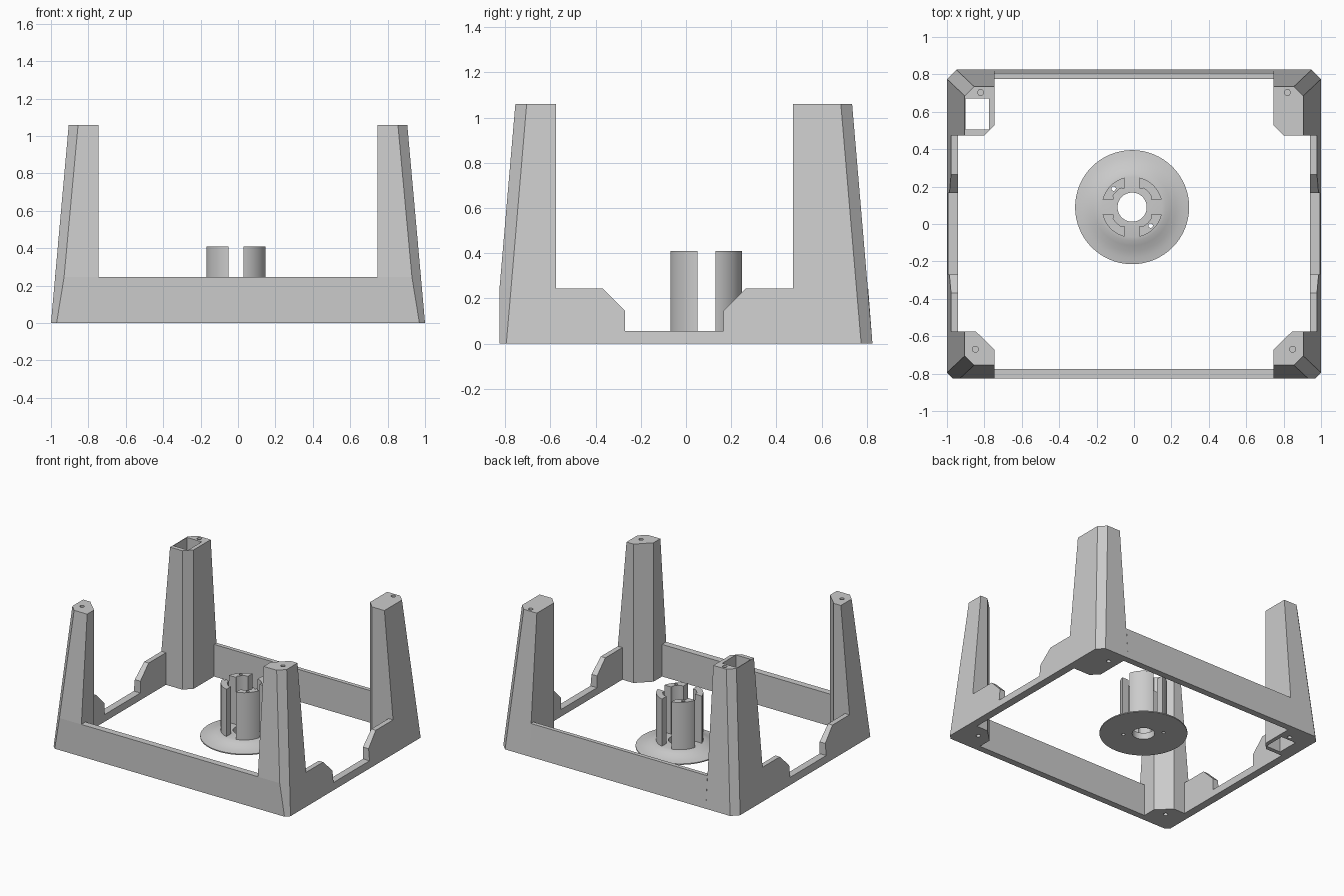
import bpy, bmesh, math
from mathutils import Vector

if "Cube" in bpy.data.objects:
    bpy.data.objects.remove(bpy.data.objects["Cube"])

grey = bpy.data.materials.new("plain grey")
grey.diffuse_color = (0.6, 0.6, 0.6, 1)
grey.use_nodes = True
grey.node_tree.nodes["Principled BSDF"].inputs["Base Color"].default_value = grey.diffuse_color
H, WALL = 1.06, 0.245            # leg height, wall height


def finish(bm, name):
    bmesh.ops.recalc_face_normals(bm, faces=bm.faces)
    me = bpy.data.meshes.new(name)
    bm.to_mesh(me)
    bm.free()
    ob = bpy.data.objects.new(name, me)
    bpy.context.collection.objects.link(ob)
    me.materials.append(grey)
    return ob


def loft(name, rings):
    """Solid through stacked rings of equal point count."""
    bm = bmesh.new()
    vs = [[bm.verts.new(p) for p in r] for r in rings]
    n = len(vs[0])
    for a, b in zip(vs, vs[1:]):
        for i in range(n):
            j = (i + 1) % n
            bm.faces.new((a[i], a[j], b[j], b[i]))
    bm.faces.new(vs[0][::-1])
    bm.faces.new(vs[-1])
    return finish(bm, name)


def ring(pts, z, s=1):
    return [(s * x, y, z) for x, y in pts]


def cut(ob, cutter):
    m = ob.modifiers.new("cut", 'BOOLEAN')
    m.operation, m.object, m.solver = 'DIFFERENCE', cutter, 'EXACT'
    cutter.hide_render = True
    cutter.hide_viewport = True


def pin(name, x, y, z0, z1, r=0.016):
    c = [(x + r * math.cos(t * math.pi / 8), y + r * math.sin(t * math.pi / 8)) for t in range(16)]
    return loft(name, [ring(c, z0), ring(c, z1)])


# Corner legs, tapering outward faces with chamfered corners
def front_section(xc, xo, yo, yc):
    return [(0.745, yo), (xc, yo), (xo, yc), (xo, -0.575), (0.845, -0.575), (0.745, -0.672)]


def back_section(xo, yo):
    return [(0.745, yo), (0.745, 0.53), (0.80, 0.473), (xo, 0.473), (xo, yo - 0.05), (xo - 0.05, yo)]


for s, side in ((-1, "left"), (1, "right")):
    front = loft("front_leg_" + side, [
        ring(front_section(0.97, 1.0, -0.825, -0.795), 0, s),
        ring(front_section(0.93, 0.978, -0.825, -0.774), WALL, s),
        ring(front_section(0.855, 0.905, -0.755, -0.705), H, s)])
    back = loft("back_leg_" + side, [
        ring(back_section(1.0, 0.825), 0, s),
        ring(back_section(0.905, 0.735), H, s)])
    # Screw holes at both ends of each leg
    for leg, x, y in ((front, 0.848, -0.67), (back, 0.82, 0.703)):
        cut(leg, pin("hole_cutter_top", s * x, y, H - 0.1, H + 0.1))
        cut(leg, pin("hole_cutter_bottom", s * x, y, -0.1, 0.1))
    if s < 0:                    # cable shaft through one leg
        sq = [(-0.9, 0.505), (-0.775, 0.505), (-0.775, 0.67), (-0.9, 0.67)]
        cut(back, loft("shaft_cutter", [ring(sq, -0.1), ring(sq, H + 0.1)]))

    # Side wall with a dipped middle, outer face leaning inward
    prof = [(-0.575, 0), (0.473, 0), (0.473, WALL), (0.265, WALL), (0.165, 0.145),
            (0.165, 0.055), (-0.27, 0.055), (-0.27, 0.145), (-0.37, WALL), (-0.575, WALL)]
    loft("side_wall_" + side, [[(s * 0.94, y, z) for y, z in prof],
                               [(s * (1 - 0.09 * z), y, z) for y, z in prof]])

# Front and back walls
for name, prof in (("front_wall", [(-0.825, 0), (-0.775, 0), (-0.775, WALL), (-0.825, WALL)]),
                   ("back_wall", [(0.775, 0), (0.825, 0), (0.806, WALL), (0.775, WALL)])):
    loft(name, [[(x, y, z) for y, z in prof] for x in (-0.745, 0.745)])

# Hub: domed flange with a centre bore
CX, CY, N = -0.01, 0.09, 64
prof = [(0.078, 0), (0.305, 0), (0.305, 0.008), (0.27, 0.013), (0.235, 0.023),
        (0.205, 0.036), (0.18, 0.046), (0.16, 0.05), (0.078, 0.05)]
bm = bmesh.new()
rows = [[bm.verts.new((CX + r * math.cos(2 * math.pi * i / N), CY + r * math.sin(2 * math.pi * i / N), z))
         for r, z in prof] for i in range(N)]
for i in range(N):
    a, b = rows[i], rows[(i + 1) % N]
    for k in range(len(prof)):
        j = (k + 1) % len(prof)
        bm.faces.new((a[k], b[k], b[j], a[j]))
flange = finish(bm, "hub_flange")
round_parts = [flange]

# Four hub prongs: arc sections with inward lips at the ends
G, RO, RI, LIP = 0.04, 0.163, 0.118, 0.10


def arc(r, g, flip=False, n=14):
    a0 = math.asin(g / r)
    a1 = math.pi / 2 - a0
    pts = [(r * math.cos(a0 + (a1 - a0) * i / n), r * math.sin(a0 + (a1 - a0) * i / n)) for i in range(n + 1)]
    return pts[::-1] if flip else pts


section = arc(RO, G) + [(G, LIP), (G + 0.018, LIP)] + arc(RI, G + 0.018, True) + [(LIP, G + 0.018), (LIP, G)]
for sx in (-1, 1):
    for sy in (-1, 1):
        pts = [(CX + sx * x, CY + sy * y) for x, y in section]
        prong = loft("hub_prong", [ring(pts, 0.04), ring(pts, 0.41)])
        round_parts.append(prong)
        if sx * sy < 0:          # screw holes through two opposite prongs
            c = pin("prong_hole_cutter", CX + sx * 0.099, CY + sy * 0.099, -0.1, 0.5, 0.012)
            cut(prong, c)
            cut(flange, c)

# Smooth the rounded hub
for ob in round_parts:
    bpy.ops.object.select_all(action='DESELECT')
    ob.select_set(True)
    bpy.context.view_layer.objects.active = ob
    bpy.ops.object.shade_smooth_by_angle(angle=math.radians(30))
